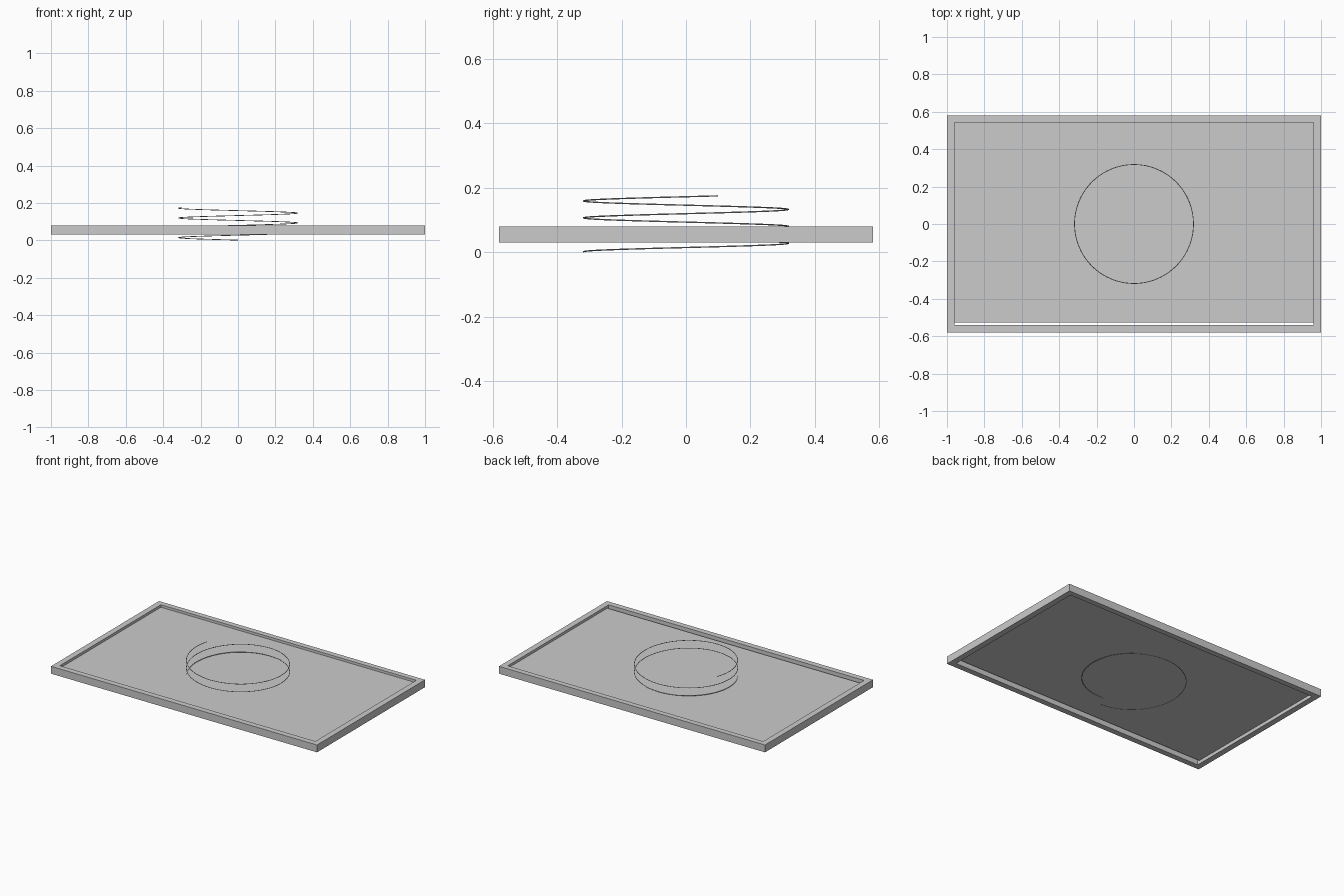
import bpy, bmesh
from math import sin, cos, pi

if "Cube" in bpy.data.objects:
    bpy.data.objects.remove(bpy.data.objects["Cube"])


def finish(bm, name):
    bmesh.ops.recalc_face_normals(bm, faces=bm.faces)
    mesh = bpy.data.meshes.new(name)
    bm.to_mesh(mesh)
    bm.free()
    obj = bpy.data.objects.new(name, mesh)
    bpy.context.collection.objects.link(obj)
    return obj


def rect_ring(bm, x, y0, y1, z):
    return [bm.verts.new(p) for p in ((-x, y0, z), (x, y0, z), (x, y1, z), (-x, y1, z))]


# Rectangular border frame with an open centre
bm = bmesh.new()
rings = [rect_ring(bm, 1.0, -0.58, 0.58, 0.031),
         rect_ring(bm, 1.0, -0.58, 0.58, 0.081),
         rect_ring(bm, 0.96, -0.541, 0.543, 0.081),
         rect_ring(bm, 0.96, -0.541, 0.543, 0.031)]
for i in range(4):
    a, b = rings[i], rings[(i + 1) % 4]
    for j in range(4):
        k = (j + 1) % 4
        bm.faces.new((a[j], a[k], b[k], b[j]))
finish(bm, "border_frame")

# Thin panel recessed in the frame, leaving a narrow slot at the front
bm = bmesh.new()
low = rect_ring(bm, 0.96, -0.526, 0.543, 0.054)
high = rect_ring(bm, 0.96, -0.526, 0.543, 0.064)
bm.faces.new(low)
bm.faces.new(high)
for j in range(4):
    k = (j + 1) % 4
    bm.faces.new((low[j], low[k], high[k], high[j]))
finish(bm, "inset_panel")

# Fine wire coil passing through the panel, clockwise as it rises
TURNS, RADIUS, WIRE = 3.3, 0.318, 0.002
STEPS, SIDES = 320, 8
bm = bmesh.new()
loops = []
for i in range(STEPS + 1):
    t = TURNS * i / STEPS
    ang = -pi / 2 - 2 * pi * t
    z = WIRE + 0.0525 * t
    loop = []
    for s in range(SIDES):
        q = 2 * pi * s / SIDES
        r = RADIUS + WIRE * cos(q)
        loop.append(bm.verts.new((r * cos(ang), r * sin(ang), z + WIRE * sin(q))))
    loops.append(loop)
for a, b in zip(loops, loops[1:]):
    for s in range(SIDES):
        k = (s + 1) % SIDES
        bm.faces.new((a[s], a[k], b[k], b[s])).smooth = True
bm.faces.new(loops[0])
bm.faces.new(loops[-1])
finish(bm, "wire_coil")
